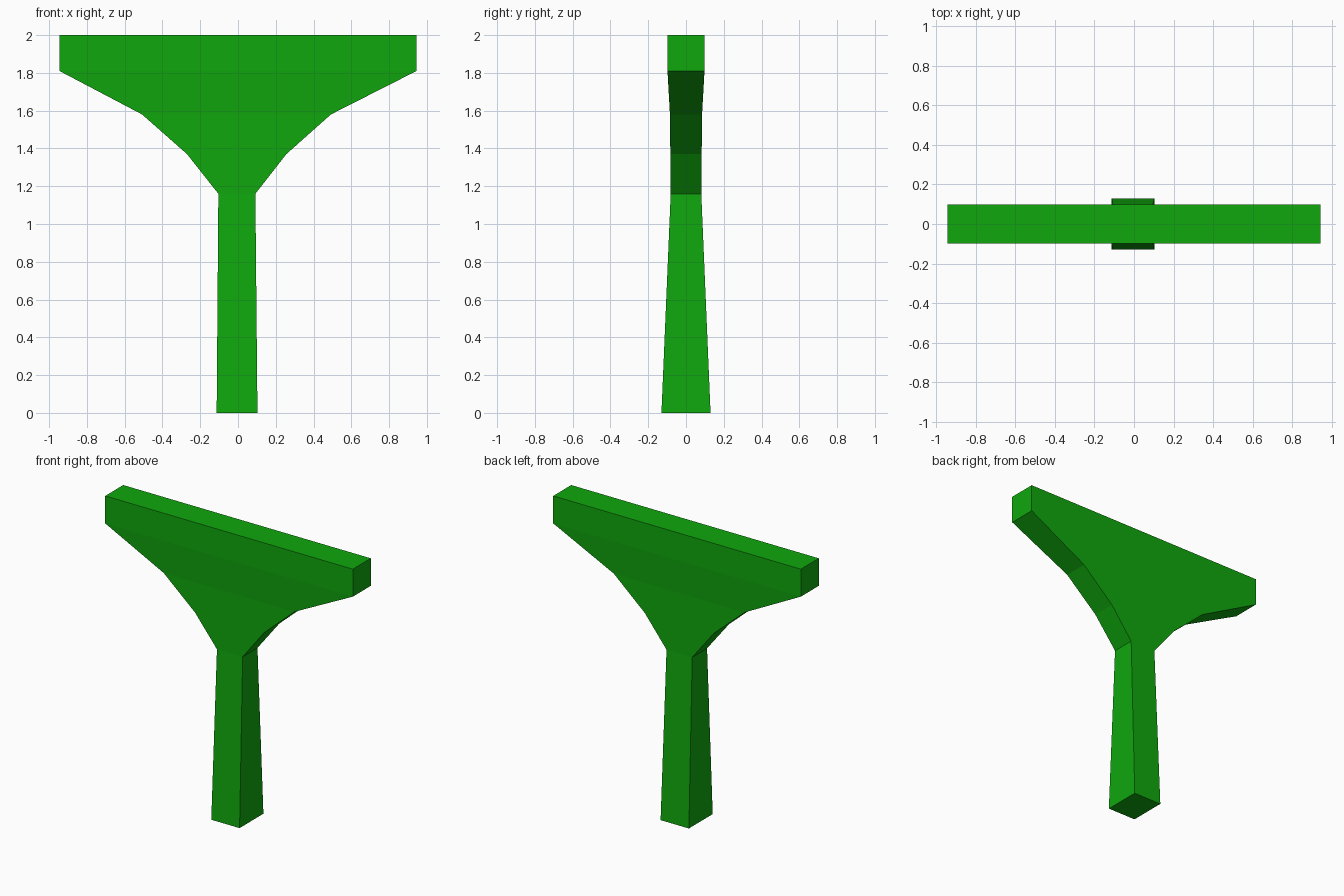
import bpy
import bmesh

cube = bpy.data.objects.get("Cube")
if cube:
    bpy.data.objects.remove(cube, do_unlink=True)

# Single flat green
green = bpy.data.materials.new("green")
color = (0.005, 0.39, 0.004, 1)
green.diffuse_color = color
green.use_nodes = True
green.node_tree.nodes["Principled BSDF"].inputs["Base Color"].default_value = color


def loft(name, sections):
    """Stack rectangles (z, left x, right x, half depth) into a closed solid."""
    bm = bmesh.new()
    rings = []
    for z, x0, x1, d in sections:
        corners = ((x0, -d), (x1, -d), (x1, d), (x0, d))
        rings.append([bm.verts.new((x, y, z)) for x, y in corners])
    for low, high in zip(rings, rings[1:]):
        for i in range(4):
            j = (i + 1) % 4
            bm.faces.new((low[i], low[j], high[j], high[i]))
    bm.faces.new(rings[0][::-1])
    bm.faces.new(rings[-1])
    bmesh.ops.recalc_face_normals(bm, faces=bm.faces)
    mesh = bpy.data.meshes.new(name)
    bm.to_mesh(mesh)
    bm.free()
    mesh.materials.append(green)
    obj = bpy.data.objects.new(name, mesh)
    bpy.context.collection.objects.link(obj)
    return obj


# Tapered column flaring into a wide hammerhead cap
loft("pier", [
    (0.00, -0.113, 0.103, 0.130),
    (1.16, -0.104, 0.092, 0.081),
    (1.37, -0.270, 0.256, 0.083),
    (1.58, -0.508, 0.492, 0.085),
    (1.81, -0.945, 0.945, 0.098),
    (2.00, -0.945, 0.945, 0.098),
])
